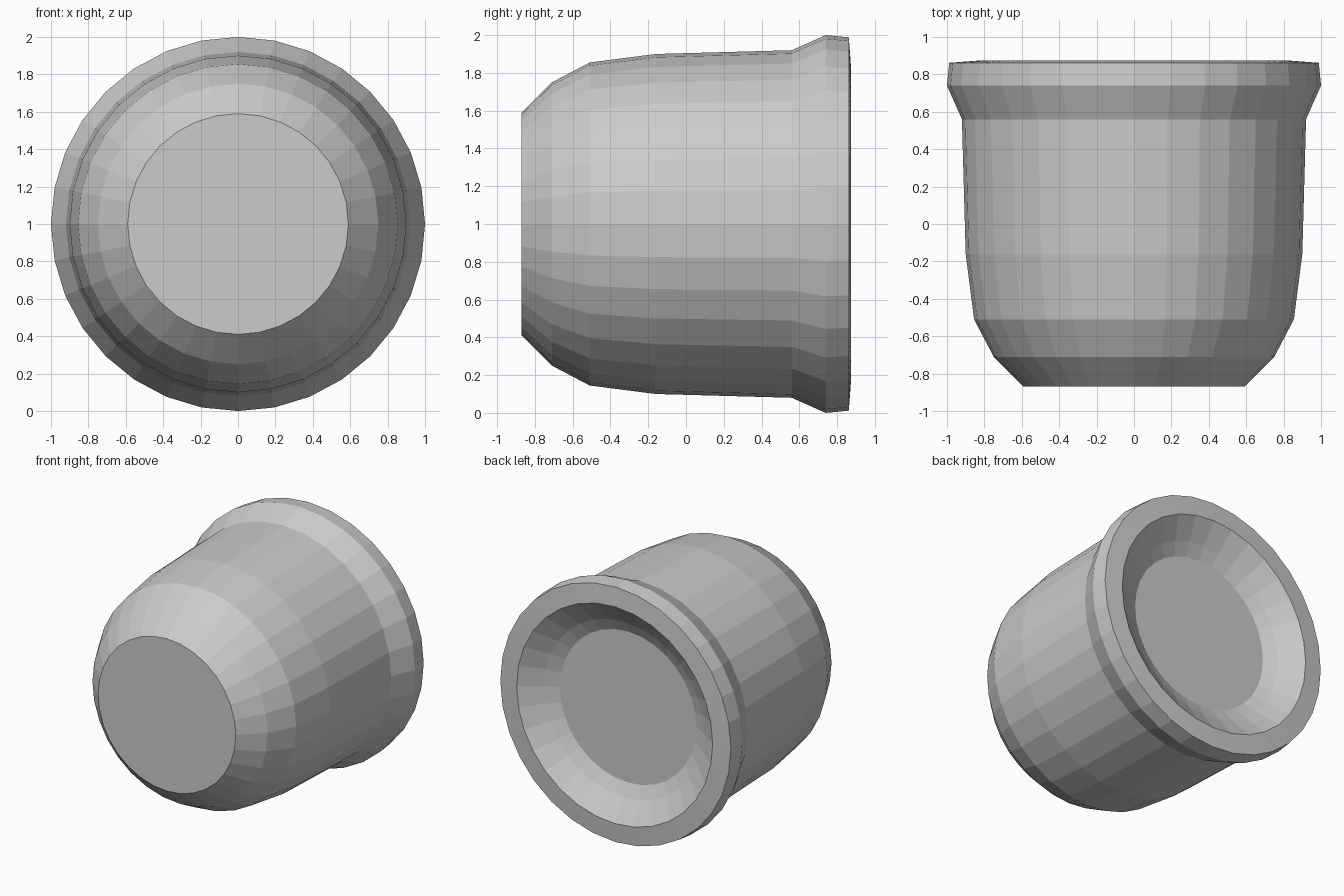
import bpy, bmesh, math

if "Cube" in bpy.data.objects:
    bpy.data.objects.remove(bpy.data.objects["Cube"])

SIDES = 32

# (radius, y) rings from the front cap, along the outside, over the rim into the recess
PROFILE = [
    (0.59, -0.87), (0.75, -0.71), (0.855, -0.51), (0.90, -0.16),
    (0.92, 0.56), (1.0, 0.74), (0.988, 0.862),
    (0.84, 0.873), (0.68, 0.76), (0.585, 0.71),
]


def lathe_y(name, profile, centre_z):
    """Revolve a profile round the y axis and cap both ends."""
    bm = bmesh.new()
    rings = []
    for r, y in profile:
        ring = []
        for i in range(SIDES):
            a = 2 * math.pi * i / SIDES
            ring.append(bm.verts.new((r * math.sin(a), y, centre_z + r * math.cos(a))))
        rings.append(ring)
    for lower, upper in zip(rings, rings[1:]):
        for i in range(SIDES):
            j = (i + 1) % SIDES
            bm.faces.new((lower[i], lower[j], upper[j], upper[i]))
    bm.faces.new(rings[0])
    bm.faces.new(rings[-1])
    bmesh.ops.recalc_face_normals(bm, faces=bm.faces[:])
    mesh = bpy.data.meshes.new(name)
    bm.to_mesh(mesh)
    bm.free()
    obj = bpy.data.objects.new(name, mesh)
    bpy.context.collection.objects.link(obj)
    return obj


# Flared cup body with a shallow recess at the back
lathe_y("flared_cup", PROFILE, 1.0)
